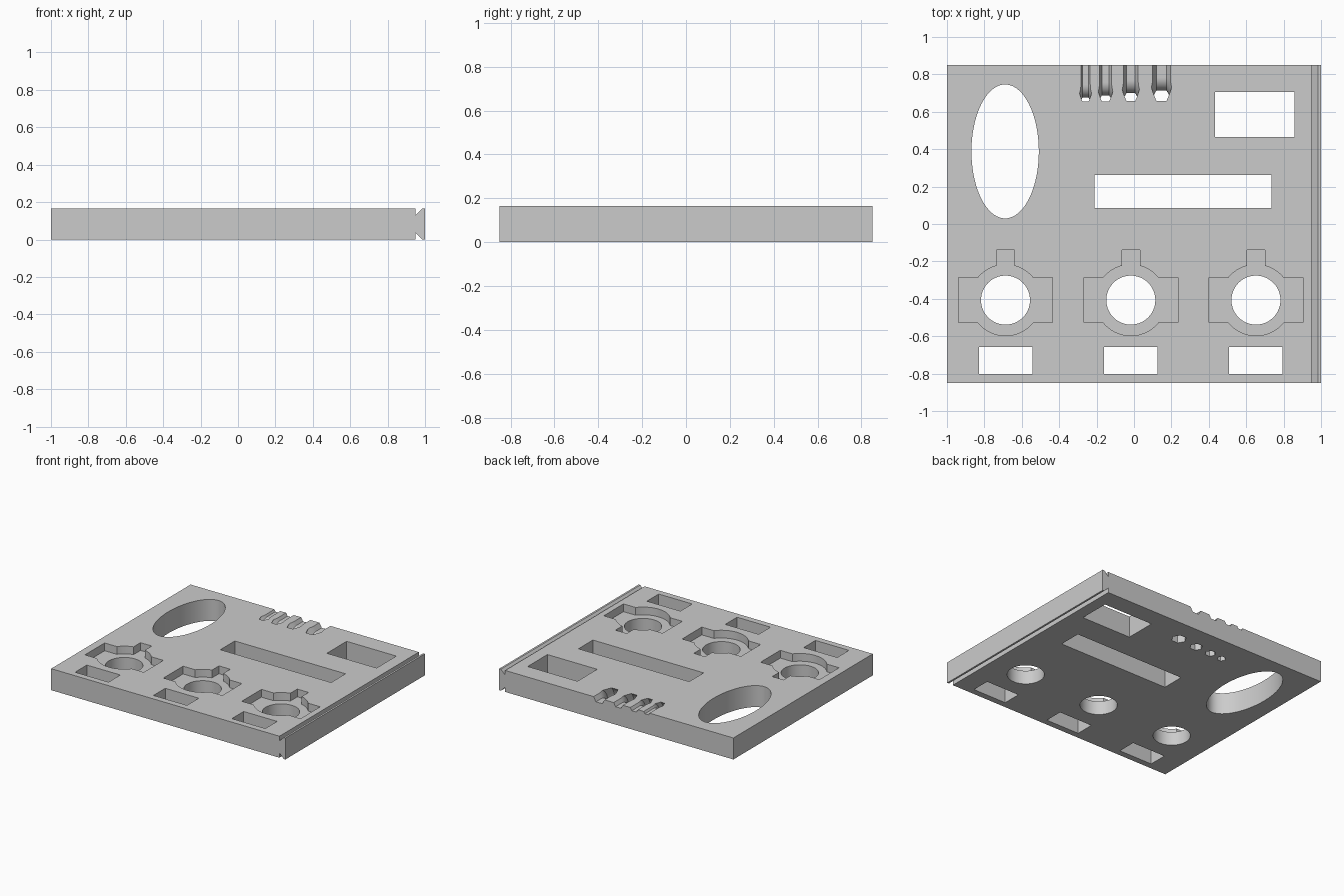
import bpy, bmesh
from math import sin, cos, pi, sqrt, asin

if "Cube" in bpy.data.objects:
    bpy.data.objects.remove(bpy.data.objects["Cube"])

T = 0.166          # plate thickness
HALF_Y = 0.85

grey = bpy.data.materials.new("light_grey")
grey.use_nodes = True
grey.diffuse_color = (0.6, 0.6, 0.6, 1)
grey.node_tree.nodes["Principled BSDF"].inputs["Base Color"].default_value = (0.6, 0.6, 0.6, 1)


def loft(name, rings):
    """Closed solid through a list of equal-length rings."""
    bm = bmesh.new()
    loops = [[bm.verts.new(p) for p in ring] for ring in rings]
    n = len(loops[0])
    for a, b in zip(loops, loops[1:]):
        for i in range(n):
            j = (i + 1) % n
            bm.faces.new((a[i], a[j], b[j], b[i]))
    bm.faces.new(loops[0][::-1])
    bm.faces.new(loops[-1])
    bmesh.ops.recalc_face_normals(bm, faces=bm.faces)
    mesh = bpy.data.meshes.new(name)
    bm.to_mesh(mesh)
    bm.free()
    mesh.materials.append(grey)
    obj = bpy.data.objects.new(name, mesh)
    bpy.context.collection.objects.link(obj)
    return obj


def prism(name, outline, z0=-0.1, z1=T + 0.1):
    return loft(name, [[(x, y, z) for x, y in outline] for z in (z0, z1)])


def arc(cx, cy, rx, ry, a0, a1, n):
    return [(cx + rx * cos(a0 + (a1 - a0) * i / n), cy + ry * sin(a0 + (a1 - a0) * i / n))
            for i in range(n + 1)]


def ellipse(cx, cy, rx, ry, n=64):
    return arc(cx, cy, rx, ry, 0, 2 * pi, n)[:-1]


def box(x0, x1, y0, y1):
    return [(x0, y0), (x1, y0), (x1, y1), (x0, y1)]


# Plate with V-grooves along its left edge
notch, tip, depth = 0.949, 0.985, 0.036
profile = [(-1, 0), (notch, 0), (notch, depth), (tip, 0), (1, 0),
           (1, T), (tip, T), (notch, T - depth), (notch, T), (-1, T)]
plate = loft("holder_plate", [[(x, y, z) for x, z in profile] for y in (-HALF_Y, HALF_Y)])

# Large through openings
cutters = [
    prism("oval_cutter", ellipse(-0.689, 0.388, 0.18, 0.358, 96)),
    prism("wide_cutter", box(0.433, 0.858, 0.465, 0.706)),
    prism("long_cutter", box(-0.211, 0.735, 0.086, 0.262)),
]


# Three stations: shaped pocket, round hole and slot below it
def pocket_outline(cx, cy, r=0.19, wing=0.251, wing_h=0.12, tab=0.048, tab_top=0.268):
    a = asin(wing_h / r)
    b = pi / 2 - asin(tab / r)
    right = arc(0, 0, r, r, -pi / 2, -a, 12)
    right += [(wing, -wing_h), (wing, wing_h)]
    right += arc(0, 0, r, r, a, b, 8) + [(tab, tab_top)]
    left = [(-x, y) for x, y in reversed(right[1:])]
    return [(cx + x, cy + y) for x, y in right + left]


for cx in (-0.687, -0.017, 0.652):
    cutters += [
        prism("pocket_cutter", pocket_outline(cx, -0.407), T - 0.06),
        prism("round_cutter", ellipse(cx, -0.407, 0.131, 0.131)),
        prism("slot_cutter", box(cx - 0.143, cx + 0.143, -0.802, -0.658)),
    ]


# Bent hexagonal key channels: up through the plate, then out of the back edge
def key_cutter(x, r):
    h = r * sqrt(3) / 2
    bend = h + 0.07
    y0, zc = 0.62 + h, T + 0.012
    path = [(y0, -0.1, 0)]
    for i in range(13):
        t = pi / 2 * i / 12
        path.append((y0 + bend - bend * cos(t), zc - bend + bend * sin(t), t))
    path.append((1, zc, pi / 2))
    hexagon = [(r * cos(k * pi / 3), r * sin(k * pi / 3)) for k in range(6)]
    return loft("key_cutter", [[(x + u, y + v * cos(t), z - v * sin(t)) for u, v in hexagon]
                               for y, z, t in path])


for x, r in ((-0.259, 0.032), (-0.152, 0.039), (-0.017, 0.046), (0.147, 0.054)):
    cutters.append(key_cutter(x, r))

# Cut everything out of the plate
bpy.ops.object.select_all(action='DESELECT')
plate.select_set(True)
bpy.context.view_layer.objects.active = plate
for c in cutters:
    c.hide_render = True
    mod = plate.modifiers.new("cut", 'BOOLEAN')
    mod.operation = 'DIFFERENCE'
    mod.solver = 'EXACT'
    mod.object = c
    bpy.ops.object.modifier_apply(modifier=mod.name)
    bpy.data.objects.remove(c)

bpy.ops.object.shade_smooth_by_angle(angle=pi / 6)
